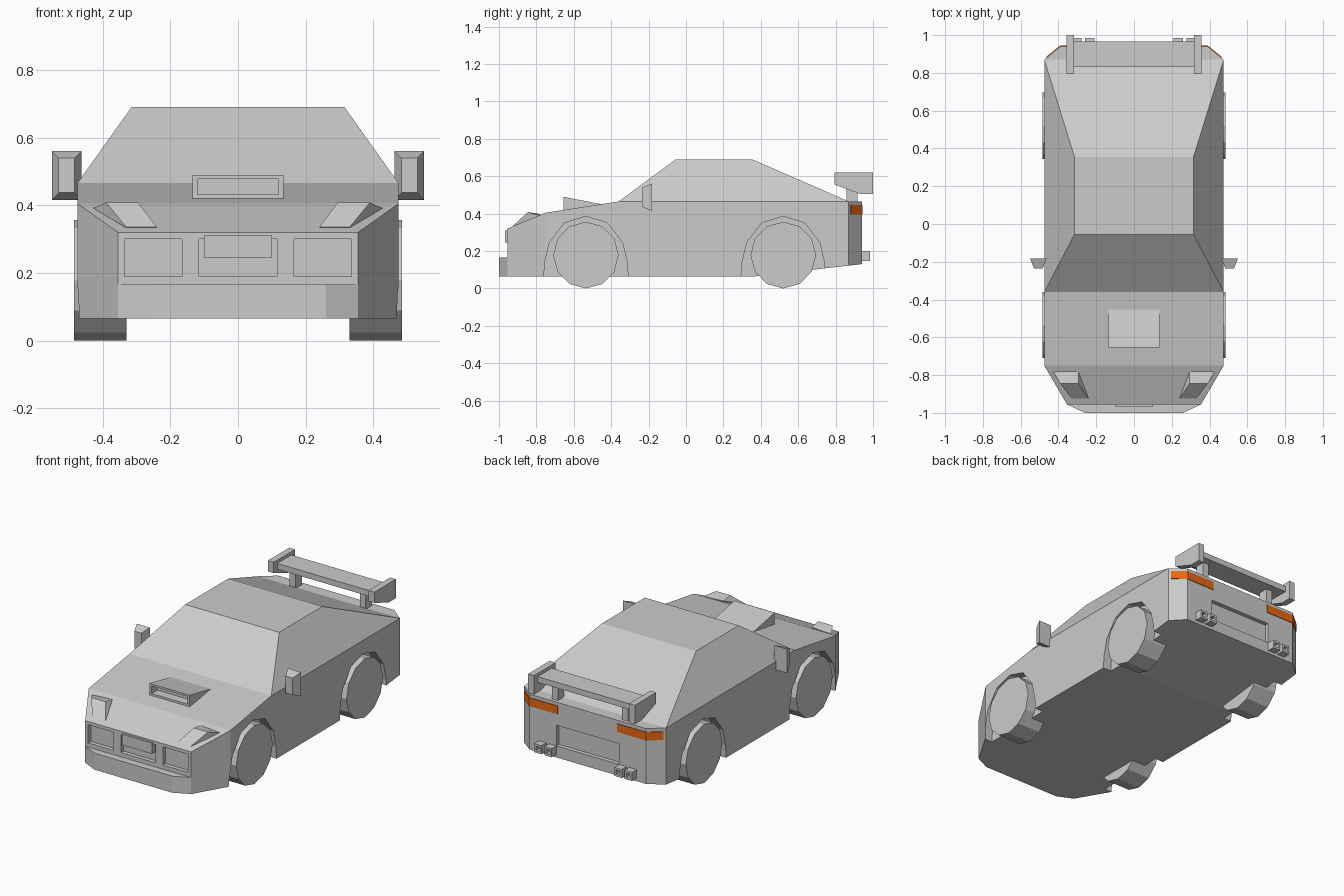
import bpy, bmesh, math

old = bpy.data.objects.get("Cube")
if old:
    bpy.data.objects.remove(old, do_unlink=True)


def material(name, color):
    m = bpy.data.materials.new(name)
    m.use_nodes = True
    m.diffuse_color = color
    m.node_tree.nodes["Principled BSDF"].inputs["Base Color"].default_value = color
    return m


GREY = material("body_grey", (0.6, 0.6, 0.6, 1))
ORANGE = material("light_orange", (0.85, 0.15, 0.008, 1))


def hull(name, points, mat=GREY):
    """Convex solid around the points, with flat areas merged into single faces."""
    bm = bmesh.new()
    for p in points:
        bm.verts.new(p)
    bmesh.ops.convex_hull(bm, input=bm.verts[:])
    bmesh.ops.delete(bm, geom=[v for v in bm.verts if not v.link_faces], context='VERTS')
    bmesh.ops.dissolve_limit(bm, angle_limit=math.radians(0.5), verts=bm.verts[:], edges=bm.edges[:])
    bmesh.ops.recalc_face_normals(bm, faces=bm.faces[:])
    mesh = bpy.data.meshes.new(name)
    bm.to_mesh(mesh)
    bm.free()
    mesh.materials.append(mat)
    obj = bpy.data.objects.new(name, mesh)
    bpy.context.collection.objects.link(obj)
    return obj


def box(name, xs, ys, zs, mat=GREY):
    return hull(name, [(x, y, z) for x in xs for y in ys for z in zs], mat)


def side_prism(name, profile, xs, mat=GREY):
    """Profile in y, z swept across x."""
    return hull(name, [(x, y, z) for x in xs for y, z in profile], mat)


def both(points):
    return [(s * x, y, z) for s in (-1, 1) for x, y, z in points]


def cut(obj, cutter):
    cutter.hide_render = True
    mod = obj.modifiers.new("cut", 'BOOLEAN')
    mod.operation = 'DIFFERENCE'
    mod.solver = 'EXACT'
    mod.object = cutter
    bpy.context.view_layer.update()
    deps = bpy.context.evaluated_depsgraph_get()
    result = bpy.data.meshes.new_from_object(obj.evaluated_get(deps))
    obj.modifiers.clear()
    obj.data = result
    bpy.data.objects.remove(cutter, do_unlink=True)


SIDES = (("left", 1), ("right", -1))
AXLES = (("front", -0.535), ("rear", 0.52))

# Lower body with sloping bonnet, clipped corners and rising tail
body = hull("body", both([
    (0.355, -0.955, 0.065), (0.355, -0.955, 0.32),
    (0.475, -0.75, 0.065), (0.475, -0.75, 0.405),
    (0.475, -0.36, 0.465), (0.475, 0.37, 0.065),
    (0.475, 0.87, 0.122), (0.475, 0.87, 0.465),
    (0.39, 0.94, 0.13), (0.39, 0.94, 0.465)]))

# Wheel arches
half = [(0.225, -0.1), (0.225, 0.065), (0.22, 0.14), (0.195, 0.245), (0.115, 0.35), (0, 0.385)]
for _, s in SIDES:
    for _, y in AXLES:
        arch = [(y + k * dy, z) for dy, z in half for k in (-1, 1)]
        cut(body, side_prism("arch_cutter", arch, (s * 0.42, s * 0.6)))

# Grille openings and rear plate recess
for xs in ((-0.335, -0.165), (-0.115, 0.115), (0.165, 0.335)):
    cut(body, box("grille_cutter", xs, (-1.1, -0.93), (0.19, 0.3)))
cut(body, box("plate_cutter", (-0.21, 0.21), (0.915, 1.1), (0.2, 0.325)))

# Cabin
hull("cabin", both([
    (0.475, -0.36, 0.465), (0.475, 0.87, 0.465),
    (0.315, -0.055, 0.69), (0.315, 0.355, 0.69)]))

# Front lip and number plate
hull("front_lip", both([(x, y, z) for x, y in ((0.355, -0.94), (0.355, -0.955), (0.26, -1.0))
                        for z in (0.065, 0.165)]))
box("front_plate", (-0.1, 0.1), (-0.967, -0.925), (0.245, 0.31))

# Bonnet scoop with an open mouth
scoop = side_prism("bonnet_scoop", [(-0.655, 0.4), (-0.655, 0.49), (-0.45, 0.45), (-0.45, 0.42)],
                   (-0.135, 0.135))
cut(scoop, box("scoop_cutter", (-0.12, 0.12), (-0.7, -0.6), (0.432, 0.478)))

for side, s in SIDES:
    # Wheels
    for axle, y in AXLES:
        rim = [(y + 0.175 * math.sin(a), 0.178 + 0.178 * math.cos(a))
               for a in (i * math.tau / 12 for i in range(12))]
        side_prism(f"{axle}_{side}_wheel", rim, (s * 0.33, s * 0.485))

    # Raised headlight housings
    hull(f"{side}_headlight_housing", [(s * x, y, z) for x, y, z in (
        (0.295, -0.78, 0.398), (0.43, -0.78, 0.39), (0.295, -0.845, 0.408), (0.39, -0.845, 0.408),
        (0.24, -0.925, 0.335), (0.33, -0.925, 0.335), (0.3, -0.8, 0.33), (0.38, -0.8, 0.33))])

    # Door mirrors
    hull(f"{side}_mirror",
         [(s * x, -0.183, z) for x in (0.463, 0.55) for z in (0.415, 0.56)] +
         [(s * x, -0.235, z) for x in (0.483, 0.53) for z in (0.437, 0.54)])

    # Tail lights wrapping round the rear corners
    plan = ((0.2, 0.93), (0.2, 0.944), (0.392, 0.944), (0.467, 0.883), (0.455, 0.872))
    hull(f"{side}_tail_light", [(s * x, y, z) for x, y in plan for z in (0.395, 0.445)], ORANGE)

    # Twin square exhausts
    for name, x in (("inner", 0.235), ("outer", 0.303)):
        pipe = box(f"{side}_{name}_exhaust", (s * x - 0.025, s * x + 0.025), (0.92, 0.985), (0.148, 0.2))
        cut(pipe, box("pipe_cutter", (s * x - 0.013, s * x + 0.013), (0.95, 1.1), (0.161, 0.187)))

    # Wing end plates and posts
    side_prism(f"{side}_wing_end_plate",
               [(0.795, 0.62), (1.0, 0.62), (1.0, 0.505), (0.93, 0.505), (0.795, 0.555)],
               (s * 0.318, s * 0.357))
    box(f"{side}_wing_post", (s * 0.215, s * 0.255), (0.858, 0.918), (0.45, 0.58))

# Wing blade
box("wing_blade", (-0.32, 0.32), (0.83, 0.965), (0.565, 0.6))
